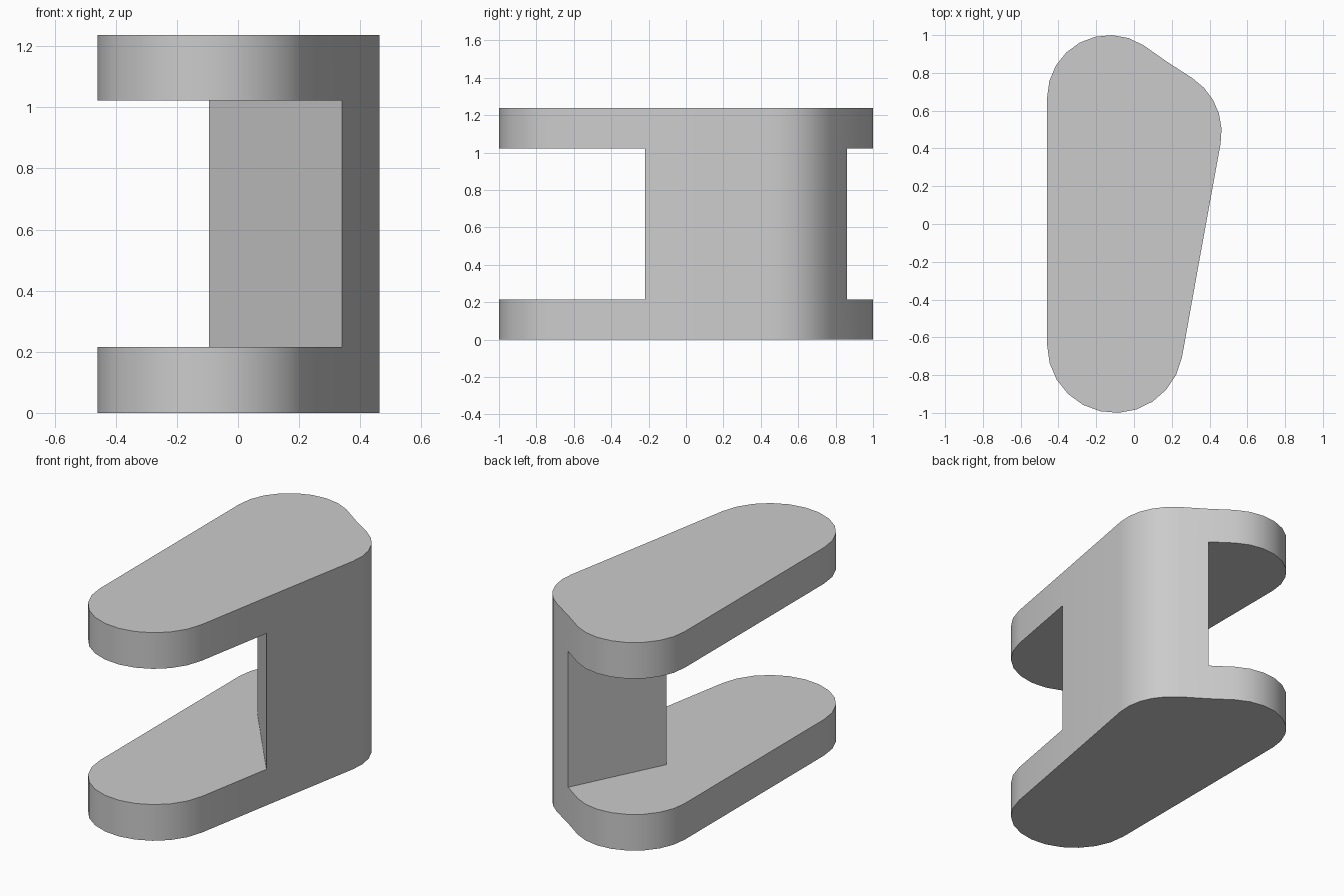
import bpy
import bmesh
from math import cos, sin, radians

cube = bpy.data.objects.get("Cube")
if cube:
    bpy.data.objects.remove(cube, do_unlink=True)

grey = bpy.data.materials.new("plain grey")
grey.use_nodes = True
color = (0.6, 0.6, 0.6, 1)
grey.diffuse_color = color
grey.node_tree.nodes["Principled BSDF"].inputs["Base Color"].default_value = color


def arc(cx, cy, r, start, end, steps):
    angles = [radians(start + (end - start) * i / steps) for i in range(steps + 1)]
    return [(cx + r * cos(a), cy + r * sin(a)) for a in angles]


# Rounded outline, split where the column meets the open throat
back_edge, front_edge, inner_corner = (0.173, 0.86), (0.341, -0.22), (-0.095, 0.32)
open_side = ([back_edge] + arc(-0.13, 0.67, 0.33, 57, 180, 8)
             + arc(-0.10, -0.64, 0.36, 180, 349.7, 11) + [front_edge])
column_side = [front_edge] + arc(0.124, 0.487, 0.34, -10.3, 57, 5) + [back_edge]
throat = [back_edge, inner_corner, front_edge]
outline = open_side + column_side[1:-1]
levels = (0, 0.215, 1.022, 1.237)

bm = bmesh.new()


def cap(points, z):
    bm.faces.new([bm.verts.new((x, y, z)) for x, y in points])


def wall(points, z0, z1):
    for (ax, ay), (bx, by) in zip(points, points[1:]):
        bm.faces.new([bm.verts.new(p) for p in
                      ((ax, ay, z0), (bx, by, z0), (bx, by, z1), (ax, ay, z1))])


# Lower and upper plates
for low, high in (levels[:2], levels[2:]):
    wall(outline + outline[:1], low, high)
for z in (levels[0], levels[3]):
    cap(outline, z)
for z in levels[1:3]:
    cap(open_side + [inner_corner], z)

# Column between the plates: outer skin and two inner faces
wall(column_side, *levels[1:3])
wall(throat, *levels[1:3])

bmesh.ops.remove_doubles(bm, verts=bm.verts, dist=0.0005)
bmesh.ops.recalc_face_normals(bm, faces=bm.faces)
mesh = bpy.data.meshes.new("clamp_bracket")
bm.to_mesh(mesh)
bm.free()
mesh.materials.append(grey)
bracket = bpy.data.objects.new("clamp_bracket", mesh)
bpy.context.collection.objects.link(bracket)

bpy.ops.object.select_all(action="DESELECT")
bracket.select_set(True)
bpy.context.view_layer.objects.active = bracket
bpy.ops.object.shade_smooth_by_angle(angle=radians(30))
